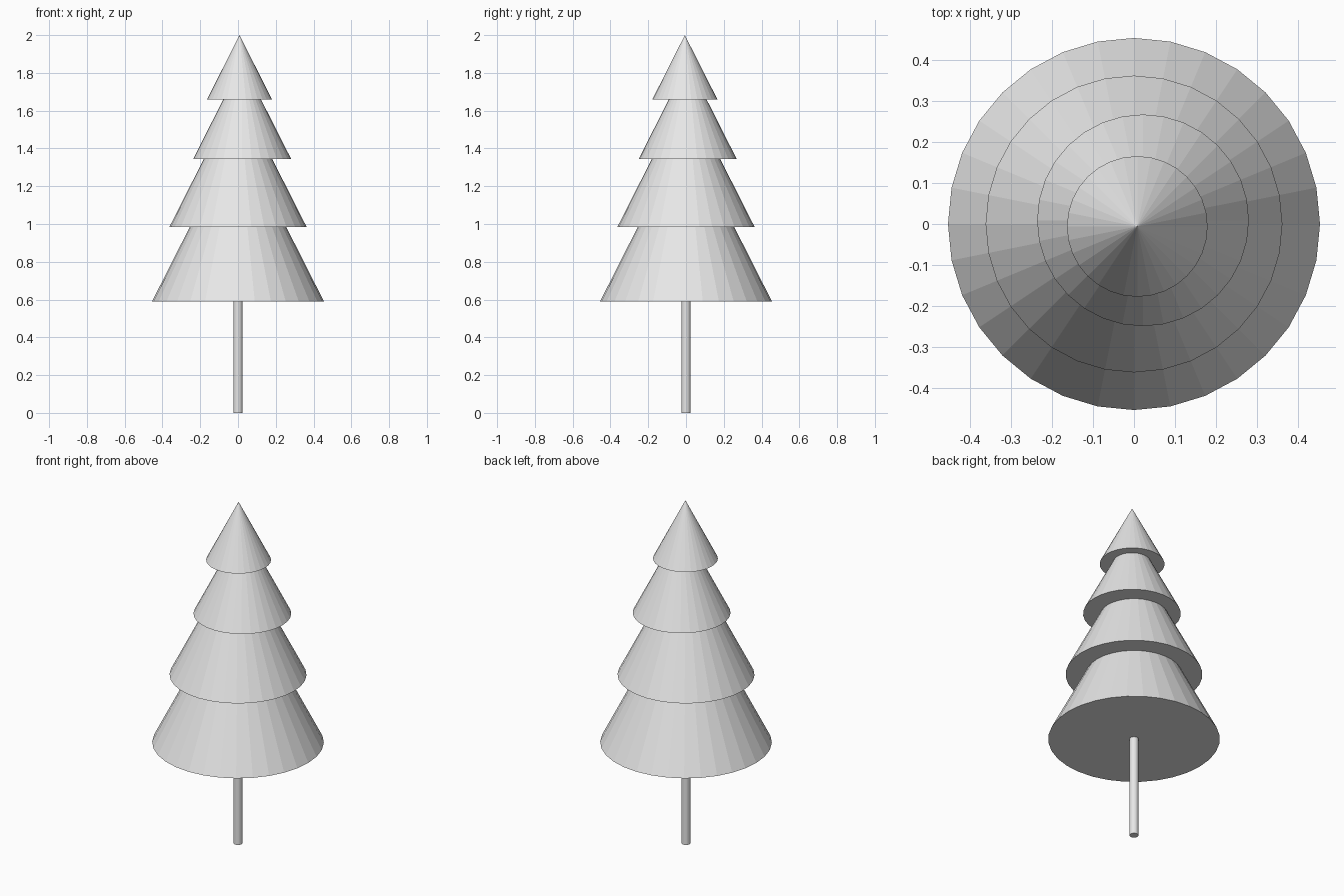
import bpy

cube = bpy.data.objects.get("Cube")
if cube:
    bpy.data.objects.remove(cube, do_unlink=True)

SIDES = 32
SLOPE = 0.506  # cone radius per unit of height

grey = bpy.data.materials.new("plain_grey")
grey.use_nodes = True
colour = (0.8, 0.8, 0.8, 1)
grey.diffuse_color = colour
grey.node_tree.nodes["Principled BSDF"].inputs["Base Color"].default_value = colour


def finish(name):
    obj = bpy.context.object
    obj.name = name
    obj.data.materials.append(grey)


# Trunk, ending just inside the lowest tier
trunk_height = 0.62
bpy.ops.mesh.primitive_cylinder_add(
    vertices=SIDES, radius=0.024, depth=trunk_height, location=(0, 0, trunk_height / 2))
finish("trunk")

# Overlapping foliage cones: name, centre x, centre y, base height, radius
tiers = [
    ("bottom_tier", 0, 0, 0.59, 0.455),
    ("lower_middle_tier", 0, 0, 0.985, 0.363),
    ("upper_middle_tier", 0.022, 0.009, 1.345, 0.259),
    ("top_tier", 0.008, -0.006, 1.66, 0.172),
]
for name, x, y, base, radius in tiers:
    height = radius / SLOPE
    bpy.ops.mesh.primitive_cone_add(
        vertices=SIDES, radius1=radius, radius2=0, depth=height,
        location=(x, y, base + height / 2))
    finish(name)
